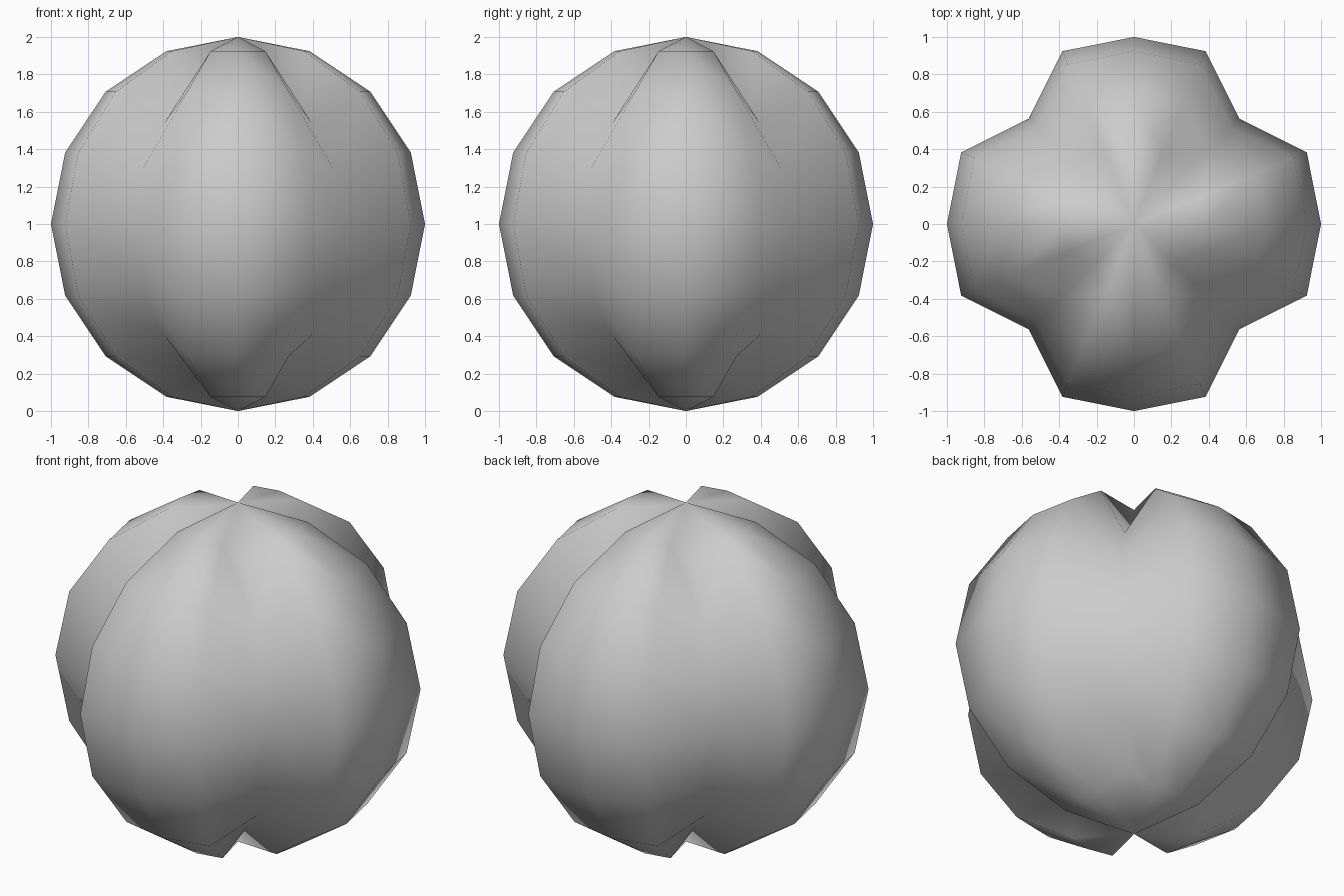
import bpy, bmesh
from math import sin, cos, pi

if "Cube" in bpy.data.objects:
    bpy.data.objects.remove(bpy.data.objects["Cube"])

SEGMENTS, RINGS = 16, 8
GROOVE, DROP = 0.796, -0.028   # groove meridians are scaled inward and sit slightly low


def point(ring, seg):
    a, t = 2 * pi * seg / SEGMENTS, pi * ring / RINGS
    groove = seg % 4 == 2
    s = GROOVE if groove else 1.0
    return (s * sin(t) * cos(a), s * sin(t) * sin(a),
            1 + s * cos(t) + (DROP if groove else 0))


bm = bmesh.new()
top = bm.verts.new((0, 0, 2))
bottom = bm.verts.new((0, 0, 0))
grid = [[bm.verts.new(point(r, s)) for s in range(SEGMENTS)] for r in range(1, RINGS)]

for s in range(SEGMENTS):
    n = (s + 1) % SEGMENTS
    # pole caps
    bm.faces.new((top, grid[0][s], grid[0][n]))
    bm.faces.new((bottom, grid[-1][n], grid[-1][s]))
    # side bands, split so that the upper lobes fold into the grooves
    for r in range(RINGS - 2):
        tl, tr, bl, br = grid[r][s], grid[r][n], grid[r + 1][s], grid[r + 1][n]
        if s % 4 == 2 and r < 3:
            tris = ((tl, bl, tr), (tr, bl, br))
        else:
            tris = ((tl, bl, br), (tl, br, tr))
        for t in tris:
            bm.faces.new(t)

# smooth four-lobed body
for f in bm.faces:
    f.smooth = True
bmesh.ops.recalc_face_normals(bm, faces=bm.faces)
mesh = bpy.data.meshes.new("lobed_body")
bm.to_mesh(mesh)
bm.free()
body = bpy.data.objects.new("lobed_body", mesh)
bpy.context.collection.objects.link(body)
